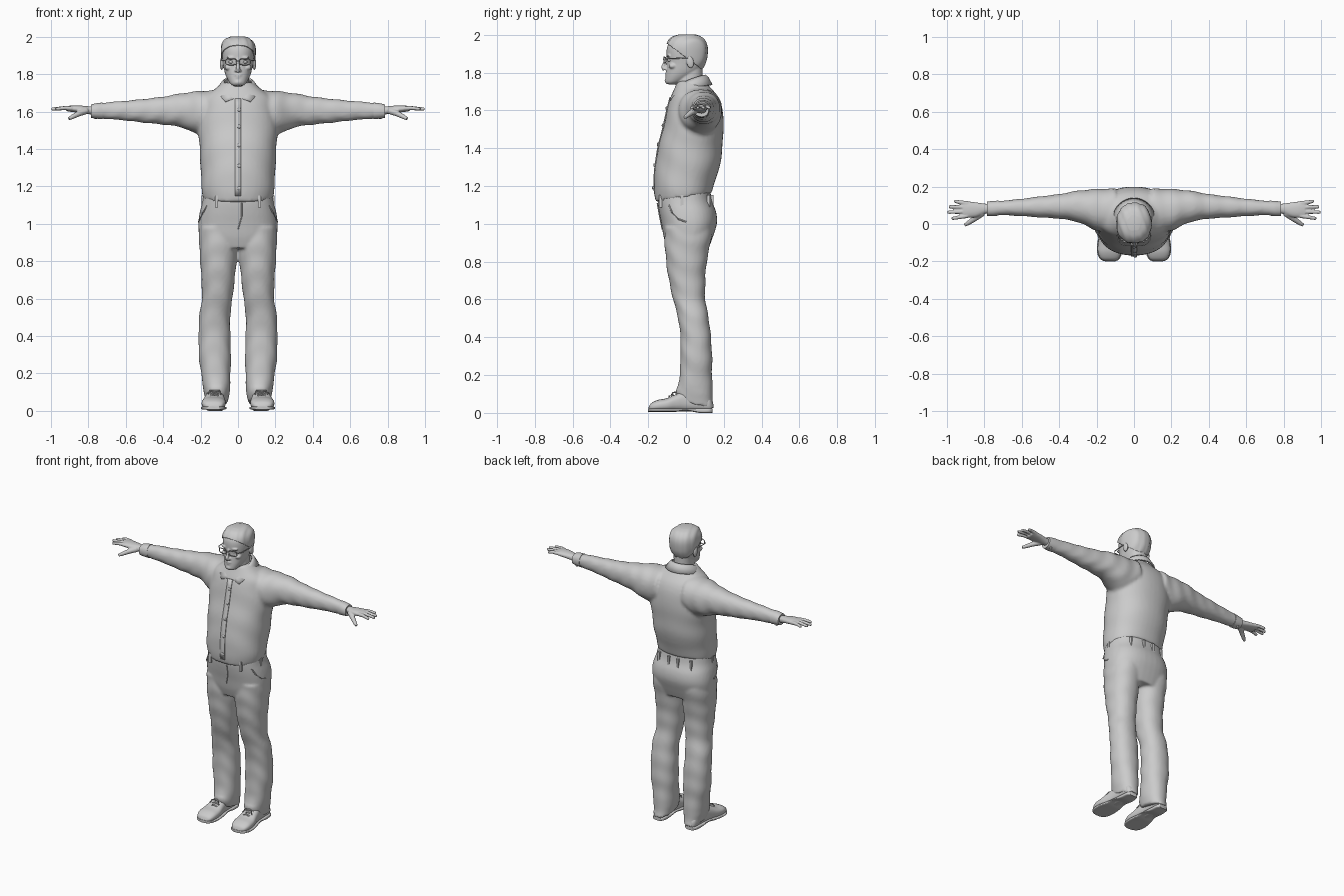
import bpy, bmesh
from math import sin, cos, pi, copysign
from mathutils import Vector, Matrix

cube = bpy.data.objects.get("Cube")
if cube:
    bpy.data.objects.remove(cube)

GREY = (0.6, 0.6, 0.6, 1)
mat = bpy.data.materials.new("plain grey")
mat.use_nodes = True
mat.diffuse_color = GREY
mat.node_tree.nodes["Principled BSDF"].inputs["Base Color"].default_value = GREY


def finish(name, bm, voxel=0, smooth=0, solid=0):
    """Turn a bmesh into a smooth object, optionally fusing its pieces."""
    bmesh.ops.recalc_face_normals(bm, faces=bm.faces[:])
    me = bpy.data.meshes.new(name)
    bm.to_mesh(me)
    bm.free()
    me.materials.append(mat)
    ob = bpy.data.objects.new(name, me)
    bpy.context.collection.objects.link(ob)
    if voxel:
        m = ob.modifiers.new("fuse", 'REMESH')
        m.mode, m.voxel_size, m.use_smooth_shade = 'VOXEL', voxel, True
    if smooth:
        m = ob.modifiers.new("soften", 'SMOOTH')
        m.iterations, m.factor = smooth, 0.5
    if solid:
        m = ob.modifiers.new("thickness", 'SOLIDIFY')
        m.thickness, m.offset = solid, 0
    bpy.ops.object.select_all(action='DESELECT')
    ob.select_set(True)
    bpy.context.view_layer.objects.active = ob
    bpy.ops.object.shade_smooth_by_angle(angle=0.8)
    return ob


def spline(rows, t):
    """Catmull-Rom value at t, where t counts rows."""
    i = min(int(t), len(rows) - 2)
    f = t - i
    p = [rows[max(0, min(len(rows) - 1, i + k))] for k in (-1, 0, 1, 2)]
    return [b + f * (c - a) / 2 + f * f * (a - 2.5 * b + 2 * c - d / 2)
            + f ** 3 * (1.5 * (b - c) + (d - a) / 2) for a, b, c, d in zip(*p)]


def skin_rings(bm, rings):
    vs = [[bm.verts.new(p) for p in r] for r in rings]
    n = len(vs[0])
    for a, b in zip(vs, vs[1:]):
        for i in range(n):
            bm.faces.new((a[i], a[(i + 1) % n], b[(i + 1) % n], b[i]))
    bm.faces.new(vs[0])
    bm.faces.new(vs[-1])


def loft(bm, axis, rows, side=1, power=2.2, fold=0, freq=60, n=40, steps=6):
    """Rows: position, then min and max on the two other axes (x, y, z order)."""
    rings = []
    for k in range((len(rows) - 1) * steps + 1):
        t, a0, a1, b0, b1 = spline(rows, k / steps)
        ring = []
        for i in range(n):
            q = 2 * pi * i / n
            w = 1 + fold * sin(t * freq + 2 * sin(q) + 1.5 * cos(2 * q))
            ca, sa = [copysign(abs(f) ** (2 / power), f) * w for f in (cos(q), sin(q))]
            p = [(a0 + a1) / 2 + ca * (a1 - a0) / 2, (b0 + b1) / 2 + sa * (b1 - b0) / 2]
            p.insert(axis, t)
            ring.append((p[0] * side, p[1], p[2]))
        rings.append(ring)
    skin_rings(bm, rings)


def tube(bm, pts, r0, r1=None, side=1, n=10):
    """Round tube through points, tapering from r0 to r1."""
    pts = [Vector((p[0] * side, p[1], p[2])) for p in pts]
    r1 = r0 if r1 is None else r1
    rings = []
    for i, p in enumerate(pts):
        d = pts[min(i + 1, len(pts) - 1)] - pts[max(i - 1, 0)]
        u = d.orthogonal().normalized()
        v = d.normalized().cross(u)
        r = r0 + (r1 - r0) * i / (len(pts) - 1)
        rings.append([p + r * (u * cos(2 * pi * j / n) + v * sin(2 * pi * j / n)) for j in range(n)])
    skin_rings(bm, rings)


def ball(bm, at, size, tilt=0):
    m = Matrix.Translation(at) @ Matrix.Rotation(tilt, 4, 'X') @ Matrix.Diagonal((*size, 1))
    bmesh.ops.create_uvsphere(bm, u_segments=20, v_segments=12, radius=1, matrix=m)


def sym(rows):
    """Rows of position, half width, front, back made into loft rows."""
    return [(z, -w, w, f, b) for z, w, f, b in rows]


# Shirt: torso and both sleeves fused
TORSO = sym([(1.14, .187, -.16, .135), (1.2, .195, -.17, .148), (1.3, .2, -.163, .178),
             (1.4, .205, -.148, .192), (1.5, .212, -.122, .198), (1.6, .205, -.1, .195),
             (1.67, .185, -.082, .17), (1.72, .125, -.06, .13), (1.755, .085, -.045, .1)])
SLEEVE = [(.1, -.05, .19, 1.5, 1.715), (.2, -.035, .187, 1.475, 1.71), (.3, .01, .178, 1.515, 1.698),
          (.4, .028, .16, 1.53, 1.68), (.5, .035, .148, 1.54, 1.668), (.6, .042, .135, 1.552, 1.658),
          (.7, .047, .125, 1.56, 1.65), (.775, .046, .118, 1.568, 1.637)]
bm = bmesh.new()
loft(bm, 2, TORSO, fold=.008, freq=38)
for s in (1, -1):
    loft(bm, 0, SLEEVE, s, fold=.022, freq=60)
for v in bm.verts:
    if v.co.z < 1.26:
        v.co.z += .13 * v.co.y * (1.26 - v.co.z) / .1
finish("shirt", bm, .011, 3)

# Trousers: hips and both legs fused
HIPS = sym([(.87, .195, -.1, .12), (.93, .208, -.118, .142), (1.0, .212, -.13, .163),
            (1.06, .205, -.142, .16), (1.12, .19, -.15, .138), (1.18, .182, -.148, .128)])
LEG = [(.05, .055, .172, -.035, .15), (.1, .045, .182, -.052, .142), (.2, .04, .197, -.033, .138),
       (.3, .038, .21, -.03, .138), (.4, .04, .21, -.03, .132), (.5, .042, .208, -.042, .12),
       (.6, .03, .193, -.068, .102), (.7, .018, .195, -.09, .102), (.8, .008, .202, -.105, .11),
       (.9, .0, .208, -.113, .13), (.98, .0, .208, -.115, .14)]
bm = bmesh.new()
loft(bm, 2, HIPS, power=2.4)
for s in (1, -1):
    loft(bm, 2, LEG, s, fold=.018, freq=48)
for v in bm.verts:
    if v.co.z < .12:
        v.co.z += -.2 * (v.co.y - .02)
finish("trousers", bm, .009, 3)

# Belt loops, pocket seams and fly
bm = bmesh.new()
for s in (1, -1):
    for x, y in ((.115, -.135), (.186, -.02), (.12, .118), (.035, .138)):
        m = Matrix.Translation((x * s, y, 1.12)) @ Matrix.Diagonal((.016, .016, .065, 1))
        bmesh.ops.create_cube(bm, size=1, matrix=m)
finish("belt_loops", bm)
bm = bmesh.new()
for s in (1, -1):
    tube(bm, [(.165, -.09, 1.1), (.187, -.075, 1.06), (.203, -.04, 1.025), (.211, .0, 1.01)], .004, side=s)
tube(bm, [(.02, -.152, 1.11), (.02, -.14, 1.04), (.0, -.126, .97)], .003)
finish("trouser_seams", bm)

# Button placket and buttons following the shirt front
def front(z):
    for a, b in zip(TORSO, TORSO[1:]):
        if z <= b[0]:
            return a[3] + (b[3] - a[3]) * (z - a[0]) / (b[0] - a[0])
    return TORSO[-1][3]

bm = bmesh.new()
strip = [[bm.verts.new((x, front(z) - .002, z)) for x in (-.017, .017)]
         for z in [1.15 + .04 * i for i in range(14)]]
for a, b in zip(strip, strip[1:]):
    bm.faces.new((a[0], a[1], b[1], b[0]))
finish("placket", bm, solid=.006)
bm = bmesh.new()
for z in (1.19, 1.31, 1.42, 1.52, 1.61):
    ball(bm, (.006, front(z) - .006, z), (.01, .005, .01))
finish("buttons", bm)

# Folded collar, higher behind the neck, with a point on each side in front
bm = bmesh.new()
for s in (1, -1):
    rows = []
    for i in range(17):
        u = i / 16
        q, q2 = pi * u, pi * u * .84
        top = (s * .074 * sin(q), .018 + .082 * cos(q), 1.785 - .115 * u ** 2.2)
        mid = (s * .088 * sin(q2 * 1.08), .016 + .098 * cos(q2 * 1.08), 1.775 - .11 * u ** 2.2)
        low = (s * (.114 * sin(q2) + .012 * u ** 6), .018 + .118 * cos(q2), 1.735 - .082 * u ** 2.5)
        rows.append([bm.verts.new(p) for p in (top, mid, low)])
    for a, b in zip(rows, rows[1:]):
        for k in (0, 1):
            bm.faces.new((a[k], a[k + 1], b[k + 1], b[k]))
bmesh.ops.remove_doubles(bm, verts=bm.verts[:], dist=.001)
finish("collar", bm, solid=.009)

# Head, neck and face
SKULL = sym([(1.738, .025, -.1, -.05), (1.75, .042, -.108, -.02), (1.78, .06, -.107, .035),
             (1.81, .071, -.104, .075), (1.85, .079, -.1, .098), (1.89, .085, -.103, .106),
             (1.93, .086, -.101, .106), (1.96, .078, -.088, .095), (1.982, .058, -.064, .072),
             (1.993, .03, -.03, .04)])
bm = bmesh.new()
loft(bm, 2, SKULL)
loft(bm, 2, sym([(1.62, .075, -.05, .1), (1.7, .064, -.052, .09), (1.76, .06, -.05, .088),
                 (1.83, .06, -.03, .088)]))
tube(bm, [(0, -.098, 1.885), (0, -.11, 1.855), (0, -.122, 1.83), (0, -.112, 1.815)], .007, .013)
ball(bm, (0, -.1, 1.795), (.024, .011, .006))
ball(bm, (0, -.099, 1.783), (.02, .011, .006))
ball(bm, (0, -.099, 1.756), (.022, .014, .014))
for s in (1, -1):
    ball(bm, (.01 * s, -.108, 1.82), (.009, .011, .008))
    ball(bm, (.036 * s, -.091, 1.888), (.026, .013, .007))
    ball(bm, (.05 * s, -.07, 1.835), (.022, .022, .016))
    ball(bm, (.088 * s, .022, 1.855), (.009, .02, .034), .2)
finish("head", bm, .0045, 3)
bm = bmesh.new()
for s in (1, -1):
    ball(bm, (.035 * s, -.085, 1.865), (.015, .013, .009))
finish("eyes", bm)

# Hair cap cut along a sloping hairline
bm = bmesh.new()
loft(bm, 2, [(z + .006, a - .004, b + .004, f - .004, k + .005) for z, a, b, f, k in SKULL])
cut = bmesh.ops.bisect_plane(bm, geom=bm.verts[:] + bm.edges[:] + bm.faces[:],
                             plane_co=(0, -.09, 1.947), plane_no=(0, .6, .8), clear_inner=True)
for v in bm.verts:
    v.co += .0025 * sin(v.co.x * 160 + v.co.y * 60) * Vector((v.co.x, v.co.y, 0)).normalized()
finish("hair", bm, solid=.006)

# Spectacles
bm = bmesh.new()
for s in (1, -1):
    rim = [(.037 + .03 * copysign(abs(cos(q)) ** .6, cos(q)), -.116 + .01 * max(0, cos(q)),
            1.866 + .016 * copysign(abs(sin(q)) ** .6, sin(q)))
           for q in [2 * pi * i / 24 for i in range(25)]]
    tube(bm, rim, .0028, side=s, n=6)
    tube(bm, [(.066, -.108, 1.872), (.086, -.085, 1.874), (.092, .02, 1.878)], .003, side=s, n=6)
tube(bm, [(-.008, -.117, 1.868), (0, -.12, 1.871), (.008, -.117, 1.868)], .0028, n=6)
finish("spectacles", bm)

PALM = [(.74, .058, .108, 1.58, 1.628), (.79, .056, .108, 1.585, 1.628), (.84, .038, .115, 1.592, 1.632),
        (.88, .034, .12, 1.597, 1.633), (.915, .036, .12, 1.602, 1.63)]
# Shoe rows run from toe to heel
SHOE = [(-.198, .105, .15, .012, .028), (-.185, .082, .178, .01, .05), (-.15, .068, .193, .008, .068),
        (-.1, .066, .192, .008, .078), (-.05, .072, .18, .008, .1), (0, .078, .17, .008, .118),
        (.07, .08, .165, .008, .11), (.12, .084, .16, .008, .09), (.138, .098, .146, .012, .06)]
for side, s in (("left", 1), ("right", -1)):
    # Hand with spread fingers
    bm = bmesh.new()
    loft(bm, 0, PALM, s)
    for y, y2, tip in ((.044, .03, .975), (.067, .063, .997), (.089, .092, .99), (.11, .122, .962)):
        tube(bm, [(.89, y, 1.617), (.93, (y + y2) / 2, 1.619), (tip - .006, y2, 1.614),
                  (tip, y2, 1.613)], .0125, .0075, s)
    tube(bm, [(.81, .06, 1.605), (.85, .03, 1.59), (.885, .006, 1.572), (.905, -.006, 1.562)], .019, .009, s)
    finish(side + "_hand", bm, .004, 3)
    # Buttoned cuff
    bm = bmesh.new()
    loft(bm, 0, [(.725, .045, .125, 1.56, 1.648), (.755, .042, .123, 1.562, 1.645),
                 (.785, .044, .12, 1.566, 1.638)], s)
    ball(bm, (.76 * s, .1, 1.565), (.008, .008, .006))
    finish(side + "_cuff", bm)
    # Shoe with sole, heel and laces
    bm = bmesh.new()
    loft(bm, 1, SHOE, s, power=2.5)
    finish(side + "_shoe", bm)
    bm = bmesh.new()
    loft(bm, 1, [(y * 1.01, a - .004, b + .004, max(0, .012 - .012 * (y > .05) - .006 * (y < 0)),
                  .024) for y, a, b, c, d in SHOE], s, power=4)
    finish(side + "_sole", bm)
    bm = bmesh.new()
    for y, z in ((-.085, .088), (-.067, .097), (-.048, .105)):
        tube(bm, [(.095, y, z - .012), (.125, y - .004, z), (.155, y, z - .012)], .005, side=s, n=6)
    tube(bm, [(.125, -.05, .108), (.1, -.068, .108), (.09, -.08, .09)], .004, side=s, n=6)
    tube(bm, [(.125, -.05, .108), (.15, -.068, .108), (.16, -.08, .09)], .004, side=s, n=6)
    finish(side + "_laces", bm)
